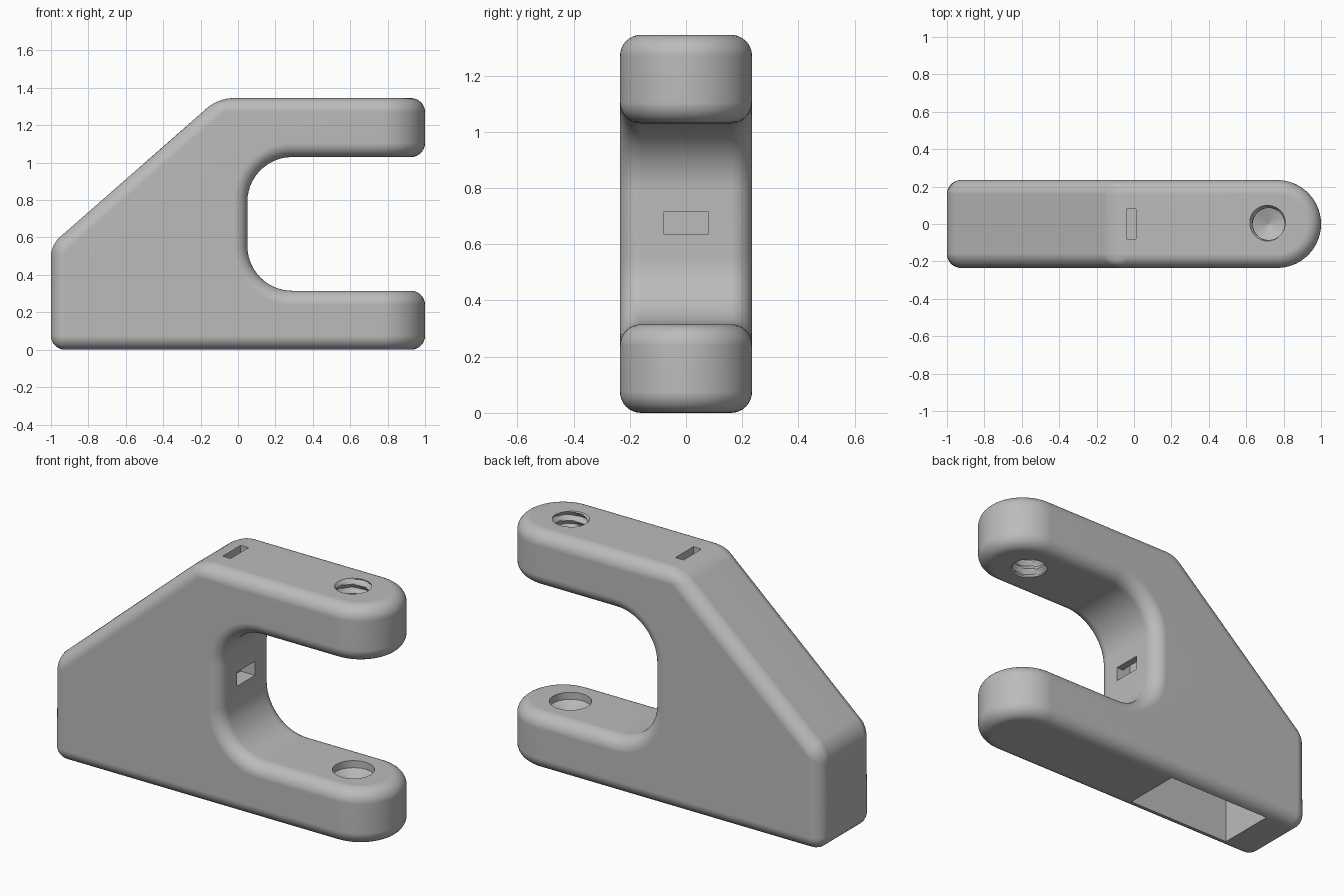
import bpy, bmesh, math

if "Cube" in bpy.data.objects:
    bpy.data.objects.remove(bpy.data.objects["Cube"], do_unlink=True)

HALF_W, TOP, ARM = 0.235, 1.345, 0.315   # half thickness, height, arm height
ROUND = 0.075                            # edge rounding
HOLE_X = 0.72

grey = bpy.data.materials.new("plain grey")
grey.use_nodes = True
colour = (0.5, 0.5, 0.5, 1)
grey.diffuse_color = colour
grey.node_tree.nodes["Principled BSDF"].inputs["Base Color"].default_value = colour


def finish(name, bm, helper=True):
    bmesh.ops.recalc_face_normals(bm, faces=bm.faces)
    mesh = bpy.data.meshes.new(name)
    bm.to_mesh(mesh)
    bm.free()
    mesh.materials.append(grey)
    ob = bpy.data.objects.new(name, mesh)
    bpy.context.collection.objects.link(ob)
    if helper:
        ob.hide_render = True
    return ob


def prism(name, points, shift, helper=True):
    """Extrude a closed 3D outline along a vector."""
    bm = bmesh.new()
    face = bm.faces.new([bm.verts.new(p) for p in points])
    top = bmesh.ops.extrude_face_region(bm, geom=[face])["geom"]
    bmesh.ops.translate(bm, vec=shift, verts=[v for v in top if isinstance(v, bmesh.types.BMVert)])
    return finish(name, bm, helper)


def box(name, x0, x1, half_y, z0, z1):
    outline = [(x0, -half_y, z0), (x1, -half_y, z0), (x1, half_y, z0), (x0, half_y, z0)]
    return prism(name, outline, (0, 0, z1 - z0))


def arc(cx, cy, r, start, end, steps):
    angles = [math.radians(start + (end - start) * i / steps) for i in range(steps + 1)]
    return [(cx + r * math.cos(a), cy + r * math.sin(a)) for a in angles]


def lathe(name, rings, sides=48):
    """Closed tube of rings; each ring is (radius function of angle, z)."""
    bm = bmesh.new()
    loops = []
    for radius, z in rings:
        angles = [math.tau * i / sides for i in range(sides)]
        loops.append([bm.verts.new((HOLE_X + radius(a) * math.cos(a), radius(a) * math.sin(a), z))
                      for a in angles])
    for low, high in zip(loops, loops[1:]):
        for i in range(sides):
            j = (i + 1) % sides
            bm.faces.new((low[i], low[j], high[j], high[i]))
    bm.faces.new(loops[0])
    bm.faces.new(loops[-1])
    return finish(name, bm)


def boolean(ob, cutter, operation="DIFFERENCE"):
    mod = ob.modifiers.new(cutter.name, "BOOLEAN")
    mod.operation, mod.object, mod.solver = operation, cutter, "EXACT"
    bpy.ops.object.modifier_apply(modifier=mod.name)
    bpy.data.objects.remove(cutter, do_unlink=True)


# Side profile: sloped back, two arms and a rounded throat
r = 0.24
profile = [(-1, 0), (1.1, 0), (1.1, ARM)]
profile += arc(0.05 + r, ARM + r, r, 270, 180, 14)
profile += arc(0.05 + r, TOP - ARM - r, r, 180, 90, 14)
profile += [(1.1, TOP - ARM), (1.1, TOP), (-0.105, TOP), (-1, 0.56)]
clamp = prism("clamp_body", [(x, -0.4, z) for x, z in profile], (0, 0.8, 0), helper=False)
bpy.context.view_layer.objects.active = clamp
clamp.select_set(True)

# Plan outline rounds the arm tips
plan = [(-1.5, -HALF_W)] + arc(1 - HALF_W, 0, HALF_W, -90, 90, 28) + [(-1.5, HALF_W)]
boolean(clamp, prism("plan_cutter", [(x, y, -0.2) for x, y in plan], (0, 0, 2)), "INTERSECT")

# Soft outer edges
bevel = clamp.modifiers.new("rounded_edges", "BEVEL")
bevel.width, bevel.segments = ROUND, 8
bevel.limit_method, bevel.angle_limit = "ANGLE", math.radians(30)
bevel.use_clamp_overlap = False
bpy.ops.object.modifier_apply(modifier=bevel.name)

# Strap channel: down from the top, then out into the throat
boolean(clamp, box("strap_shaft", -0.04, 0.01, 0.08, 0.635, 1.5))
boolean(clamp, box("strap_exit", -0.03, 0.2, 0.0799, 0.636, 0.715))

# Hollow in the underside
boolean(clamp, box("base_pocket", -0.77, -0.12, 0.165, -0.1, 0.5))

# Threaded hole in the upper arm
PITCH = 0.05


def thread(z):
    def radius(a):
        phase = (z / PITCH - a / math.tau) % 1
        return 0.085 + 0.04 * min(phase, 1 - phase)
    return radius


steps = 64
boolean(clamp, lathe("screw_thread", [(thread(z), z) for z in
                                      (0.98 + 0.41 * i / steps for i in range(steps + 1))]))

# Shallow seat with a conical floor in the lower arm
seat = [(0.001, ARM - 0.08), (0.108, ARM - 0.04), (0.108, ARM + 0.1)]
boolean(clamp, lathe("screw_seat", [((lambda a, q=q: q), z) for q, z in seat]))

bpy.ops.object.shade_smooth_by_angle(angle=math.radians(25))
normals = clamp.modifiers.new("even_normals", "WEIGHTED_NORMAL")
normals.keep_sharp = True
